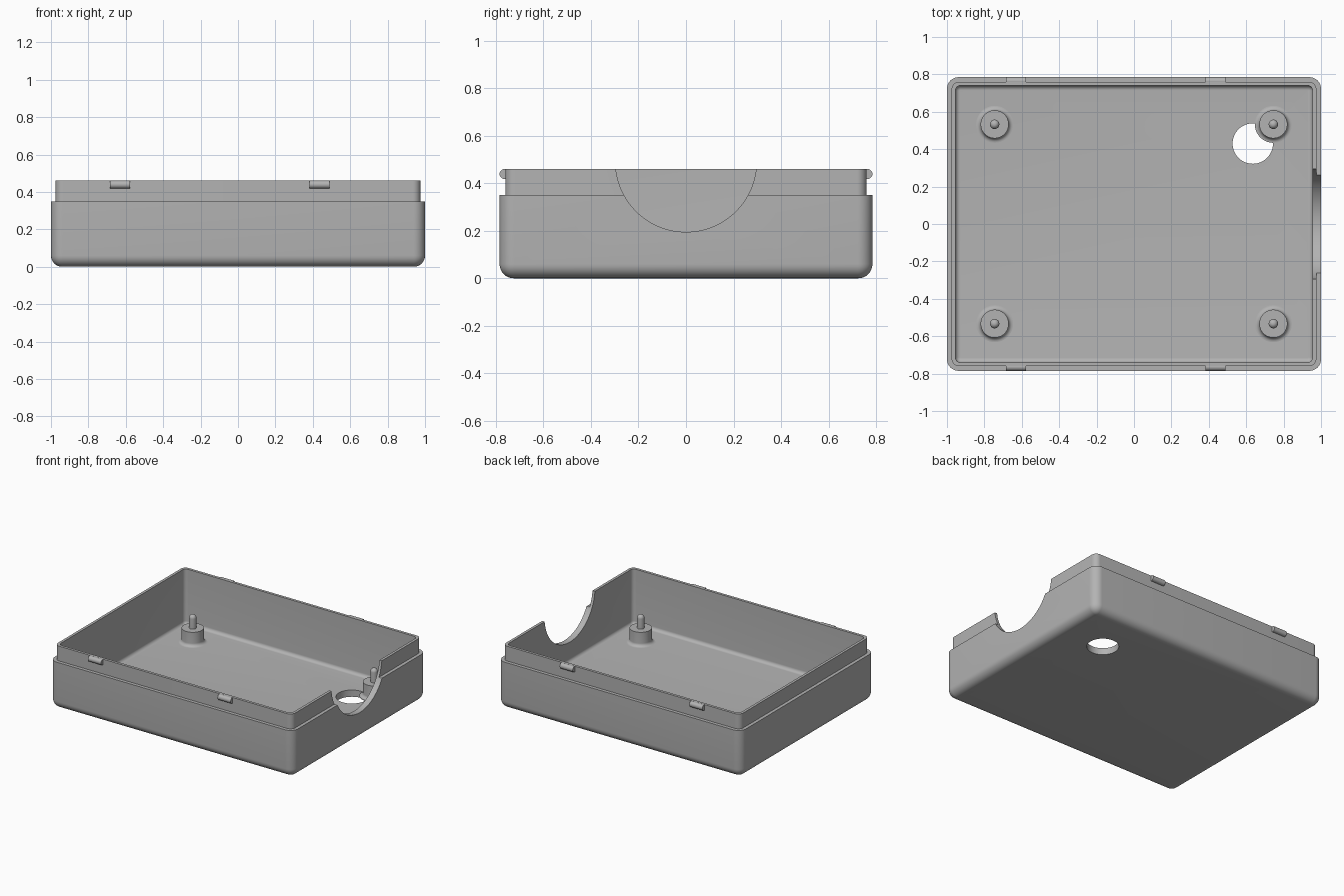
import bpy, bmesh
from math import sin, cos, pi, radians

cube = bpy.data.objects.get("Cube")
if cube:
    bpy.data.objects.remove(cube, do_unlink=True)

grey = bpy.data.materials.new("plain grey")
grey.use_nodes = True
grey.diffuse_color = (0.45, 0.45, 0.45, 1)
grey.node_tree.nodes["Principled BSDF"].inputs["Base Color"].default_value = (0.45, 0.45, 0.45, 1)

HX, HY = 1.0, 0.785          # half size of the case
FLOOR, STEP, TOP = 0.05, 0.35, 0.46


def rounded_ring(inset, corner, z, steps=10):
    """Rounded rectangle, inset from the case outline."""
    hx, hy = HX - inset - corner, HY - inset - corner
    pts = []
    for q, (sx, sy) in enumerate([(1, 1), (-1, 1), (-1, -1), (1, -1)]):
        for i in range(steps + 1):
            a = (q + i / steps) * pi / 2
            pts.append((sx * hx + corner * cos(a), sy * hy + corner * sin(a), z))
    return pts


def circle_ring(r, z, n=48):
    return [(r * cos(2 * pi * i / n), r * sin(2 * pi * i / n), z) for i in range(n)]


def loft(name, rings, location=(0, 0, 0)):
    """Skin a stack of equal rings and cap both ends."""
    bm = bmesh.new()
    loops = [[bm.verts.new(p) for p in ring] for ring in rings]
    n = len(loops[0])
    for a, b in zip(loops, loops[1:]):
        for i in range(n):
            j = (i + 1) % n
            bm.faces.new((a[i], a[j], b[j], b[i]))
    bm.faces.new(loops[0][::-1])
    bm.faces.new(loops[-1])
    bmesh.ops.recalc_face_normals(bm, faces=bm.faces)
    mesh = bpy.data.meshes.new(name)
    bm.to_mesh(mesh)
    bm.free()
    obj = bpy.data.objects.new(name, mesh)
    obj.location = location
    bpy.context.collection.objects.link(obj)
    return obj


def finish(obj):
    obj.data.materials.clear()
    obj.data.materials.append(grey)
    bpy.ops.object.select_all(action='DESELECT')
    obj.select_set(True)
    bpy.context.view_layer.objects.active = obj
    bpy.ops.object.shade_smooth_by_angle(angle=radians(35))


def cylinder(name, r, depth, location, axis, n):
    rot = {'x': (0, pi / 2, 0), 'z': (0, 0, 0)}[axis]
    bpy.ops.mesh.primitive_cylinder_add(vertices=n, radius=r, depth=depth,
                                        location=location, rotation=rot)
    obj = bpy.context.object
    obj.name = name
    return obj


# Case: rounded outside, stepped lip, hollow inside with a filleted floor
quarter = [i / 8 * pi / 2 for i in range(9)]
R, V = 0.06, 0.062           # bottom fillet and vertical corner radius
rings = []
for a in quarter:
    d = R * (1 - sin(a))
    rings.append(rounded_ring(d, V - d, R * (1 - cos(a))))
rings += [rounded_ring(0, V, STEP), rounded_ring(0.025, 0.04, STEP),
          rounded_ring(0.025, 0.04, TOP), rounded_ring(0.045, 0.027, TOP)]
r = 0.025
for a in quarter:
    d = r * (1 - cos(a))
    rings.append(rounded_ring(0.045 + d, 0.027 - d, FLOOR + r * (1 - sin(a))))
case = loft("case_shell", rings)

# Cable notch in the left wall and round hole in the floor
cutters = [cylinder("notch_cutter", 0.297, 0.3, (1.0, 0, 0.492), 'x', 96),
           cylinder("hole_cutter", 0.108, 0.3, (0.635, 0.43, 0.03), 'z', 64)]
bpy.context.view_layer.objects.active = case
for c in cutters:
    c.hide_render = True
    mod = case.modifiers.new(c.name, 'BOOLEAN')
    mod.operation = 'DIFFERENCE'
    mod.solver = 'EXACT'
    mod.object = c
    bpy.ops.object.modifier_apply(modifier=mod.name)
for c in cutters:
    bpy.data.objects.remove(c, do_unlink=True)
finish(case)

# Standoff posts with a flared foot and a domed locating pin
POST, PIN, FOOT = 0.075, 0.025, 0.024
profile = [(POST + FOOT, FLOOR - 0.004)]
profile += [(POST + FOOT * (1 - sin(a)), FLOOR + FOOT * (1 - cos(a))) for a in quarter]
profile += [(POST, 0.155), (PIN, 0.155)]
profile += [(PIN * cos(a), 0.23 + PIN * sin(a)) for a in quarter[:-1]]
for sx, side in ((1, "left"), (-1, "right")):
    for sy, end in ((1, "back"), (-1, "front")):
        finish(loft(f"post_{end}_{side}", [circle_ring(*p) for p in profile],
                    (sx * 0.745, sy * 0.533, 0)))

# Snap clips on the front and back of the lip
for x, side in ((0.435, "left"), (-0.63, "right")):
    for sy, end in ((1, "back"), (-1, "front")):
        finish(cylinder(f"clip_{end}_{side}", 0.021, 0.107, (x, sy * 0.764, 0.439), 'x', 32))
